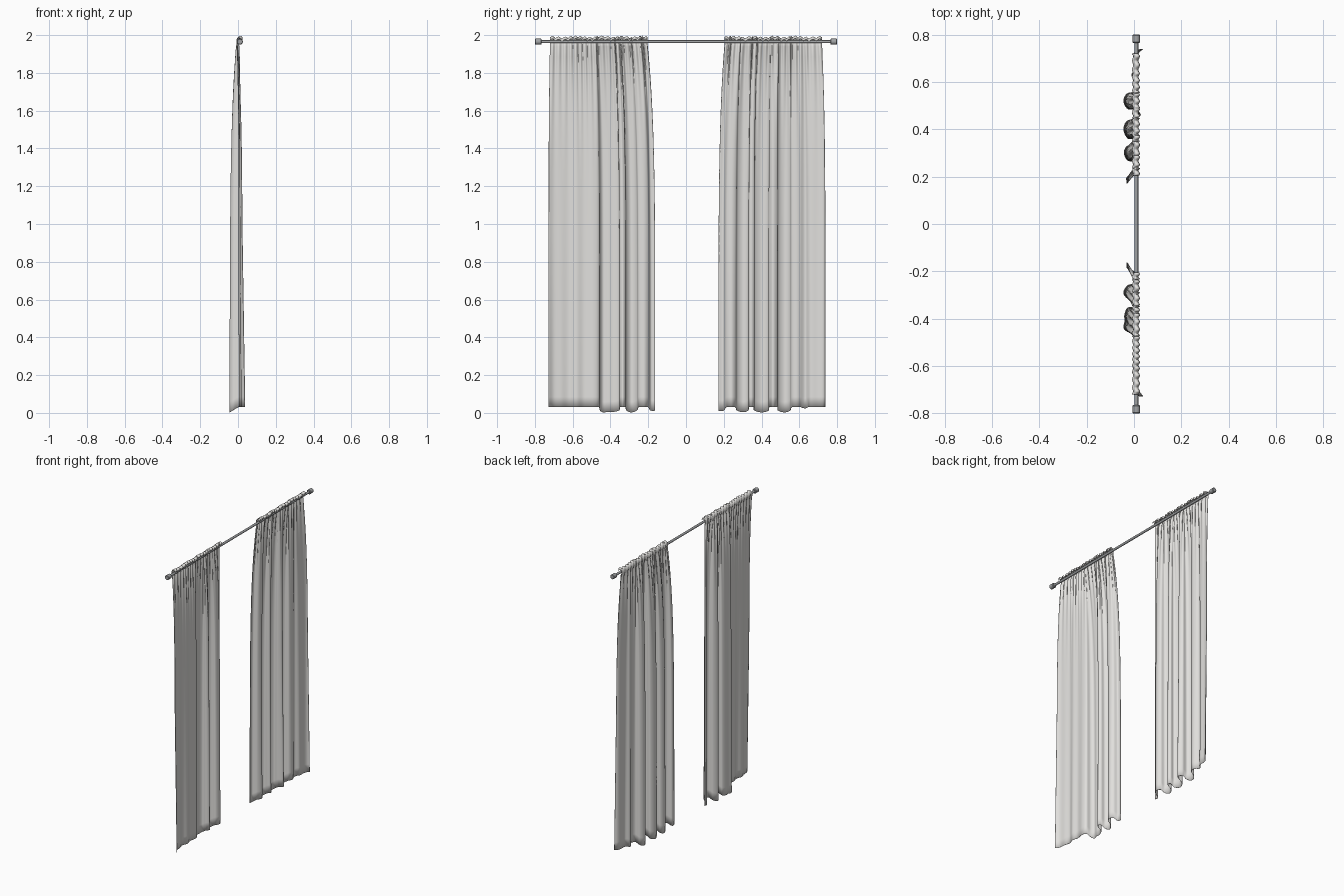
import bpy, bmesh, math
from mathutils import Vector

if "Cube" in bpy.data.objects:
    bpy.data.objects.remove(bpy.data.objects["Cube"])

ROD_X, ROD_Z = 0.01, 1.965


def material(name, rgb):
    m = bpy.data.materials.new(name)
    m.diffuse_color = (*rgb, 1)
    m.use_nodes = True
    m.node_tree.nodes["Principled BSDF"].inputs["Base Color"].default_value = m.diffuse_color
    return m


FABRIC = material("pale_fabric", (0.75, 0.74, 0.72))
METAL = material("grey_metal", (0.36, 0.37, 0.38))


def finish(name, bm, mat, angle):
    bmesh.ops.recalc_face_normals(bm, faces=bm.faces)
    me = bpy.data.meshes.new(name)
    bm.to_mesh(me)
    bm.free()
    me.materials.append(mat)
    ob = bpy.data.objects.new(name, me)
    bpy.context.collection.objects.link(ob)
    bpy.ops.object.select_all(action='DESELECT')
    ob.select_set(True)
    bpy.context.view_layer.objects.active = ob
    bpy.ops.object.shade_smooth_by_angle(angle=math.radians(angle))
    return ob


def turned(name, profile, mat, sides=24):
    """Lathe a (y, radius) profile round the rod axis."""
    bm = bmesh.new()
    rings = []
    for y, r in profile:
        rings.append([bm.verts.new((ROD_X + r * math.cos(k * math.tau / sides), y,
                                    ROD_Z + r * math.sin(k * math.tau / sides)))
                      for k in range(sides)])
    for a, b in zip(rings, rings[1:]):
        for k in range(sides):
            j = (k + 1) % sides
            bm.faces.new((a[k], a[j], b[j], b[k]))
    bm.faces.new(rings[0])
    bm.faces.new(rings[-1])
    return finish(name, bm, mat, 35)


def smooth_path(points, count):
    """Even samples of a Catmull-Rom curve through the points."""
    p = [Vector(q) for q in points]
    p = [2 * p[0] - p[1]] + p + [2 * p[-1] - p[-2]]
    dense = []
    for i in range(1, len(p) - 2):
        a, b, c, d = p[i - 1:i + 3]
        for k in range(16):
            t = k / 16
            dense.append(0.5 * (2 * b + (c - a) * t + (2 * a - 5 * b + 4 * c - d) * t * t
                                + (3 * b - a - 3 * c + d) * t ** 3))
    dense.append(p[-2])
    dist = [0.0]
    for a, b in zip(dense, dense[1:]):
        dist.append(dist[-1] + (b - a).length)
    out, j = [], 0
    for i in range(count):
        want = dist[-1] * i / (count - 1)
        while j < len(dense) - 2 and dist[j + 1] < want:
            j += 1
        f = (want - dist[j]) / max(dist[j + 1] - dist[j], 1e-9)
        out.append(dense[j].lerp(dense[j + 1], f))
    return out


# header folding over the rod: x, z, pleat depth
HEADER = [(-0.002, 1.953, 0.004), (-0.005, 1.966, 0.002), (-0.004, 1.976, 0.003),
          (0.001, 1.985, 0.005), (0.009, 1.989, 0.005), (0.017, 1.985, 0.004),
          (0.021, 1.975, 0.003)]


def curtain(name, hem, side):
    path = smooth_path(hem, 240)
    n, rows = len(path), 36
    # gathered top edge is a little narrower than the hem
    y0, y1 = abs(hem[0][0]), abs(hem[-1][0])
    bm = bmesh.new()
    grid = []

    def across(p, t):
        u = (abs(p.x) - y0) / (y1 - y0)
        top = 0.205 + u * (0.72 - 0.205)
        return side * (abs(p.x) + (top - abs(p.x)) * t ** 5)

    def pleat(i):
        s = i / (n - 1)
        return math.sin(s * math.tau * 23 + 1.5 * math.sin(s * 17))

    # hanging panel, shallow at the top and deep at the hem
    for r in range(rows):
        row = []
        for i, p in enumerate(path):
            low = 0.03 - 0.028 * min(1, max(0, -p.y / 0.045))
            z = low + (1.94 - low) * r / (rows - 1)
            t = z / 1.96
            depth = 1 - 0.15 * t - 0.8 * t ** 6
            if p.y > 0:
                depth *= 1 - 0.35 * min(1, z)
            x = p.y * depth + 0.006 * t ** 8 * pleat(i)
            row.append(bm.verts.new((x, across(p, t), z)))
        grid.append(row)
    # ruffled header
    for hx, hz, amp in HEADER:
        row = []
        for i, p in enumerate(path):
            w = pleat(i)
            lift = 0.004 * w + 0.003 * math.sin(i * 0.11) if hz > 1.97 else 0
            row.append(bm.verts.new((hx + amp * w, across(p, 1), hz + lift)))
        grid.append(row)
    for a, b in zip(grid, grid[1:]):
        for i in range(n - 1):
            bm.faces.new((a[i], a[i + 1], b[i + 1], b[i]))
    ob = finish(name, bm, FABRIC, 80)
    mod = ob.modifiers.new("cloth_thickness", 'SOLIDIFY')
    mod.thickness = 0.002
    mod.offset = 0
    return ob


# rod and end caps
turned("curtain_rod", [(-0.77, 0.008), (0.77, 0.008)], METAL)
for s, label in ((-1, "left"), (1, "right")):
    turned(label + "_end_cap", [(s * 0.765, 0.013), (s * 0.768, 0.016),
                                (s * 0.797, 0.016), (s * 0.80, 0.013)], METAL)

# hem outlines as (y, x), from the opening outwards
curtain("right_curtain", [
    (0.172, -0.030), (0.198, -0.030), (0.213, 0.0), (0.24, 0.015), (0.262, 0.0),
    (0.27, -0.028), (0.30, -0.042), (0.328, -0.03), (0.333, 0.0), (0.345, 0.012),
    (0.36, 0.0), (0.362, -0.027), (0.40, -0.044), (0.435, -0.03), (0.44, 0.0),
    (0.46, 0.028), (0.483, 0.008), (0.487, -0.027), (0.52, -0.044), (0.55, -0.03),
    (0.56, 0.0), (0.59, 0.01), (0.63, -0.01), (0.66, 0.012), (0.70, 0.014),
    (0.725, 0.022), (0.738, 0.038)], 1)
curtain("left_curtain", [
    (-0.163, -0.030), (-0.188, -0.028), (-0.20, 0.0), (-0.222, 0.015), (-0.25, 0.004),
    (-0.26, -0.027), (-0.29, -0.044), (-0.315, -0.027), (-0.32, 0.0), (-0.335, 0.015),
    (-0.35, 0.0), (-0.355, -0.028), (-0.385, -0.040), (-0.41, -0.039), (-0.438, -0.044),
    (-0.455, -0.027), (-0.462, 0.004), (-0.49, 0.015), (-0.54, 0.008), (-0.58, 0.018),
    (-0.62, 0.006), (-0.66, 0.015), (-0.70, 0.02), (-0.728, 0.038)], -1)
